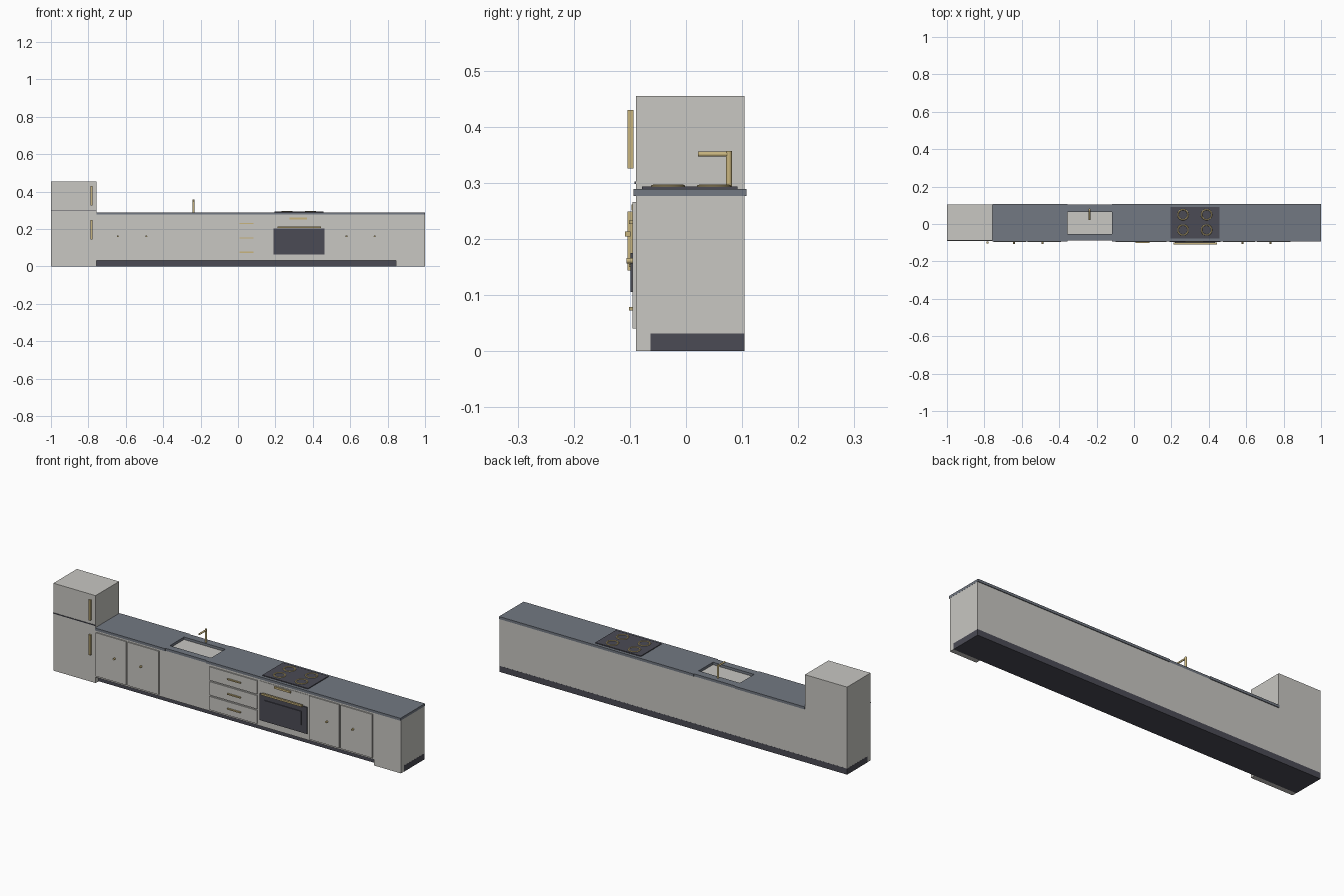
import bpy
from mathutils import Vector

cube = bpy.data.objects.get("Cube")
if cube:
    bpy.data.objects.remove(cube, do_unlink=True)


def material(name, r, g, b):
    m = bpy.data.materials.new(name)
    m.use_nodes = True
    m.diffuse_color = (r, g, b, 1)
    m.node_tree.nodes["Principled BSDF"].inputs["Base Color"].default_value = (r, g, b, 1)
    return m


GREY = material("warm grey", 0.58, 0.57, 0.54)
SLATE = material("slate", 0.17, 0.19, 0.225)
DARK = material("charcoal", 0.07, 0.07, 0.09)
GOLD = material("brass", 0.58, 0.46, 0.21)


def finish(name, mat):
    ob = bpy.context.object
    ob.name = ob.data.name = name
    ob.data.materials.append(mat)
    return ob


def box(name, mat, x, y, z):
    """Box spanning the (low, high) pairs x, y and z."""
    lo, hi = Vector((x[0], y[0], z[0])), Vector((x[1], y[1], z[1]))
    bpy.ops.mesh.primitive_cube_add(size=1, location=(lo + hi) / 2)
    ob = finish(name, mat)
    for v in ob.data.vertices:
        v.co *= hi - lo
    return ob


def rod(name, mat, start, end, radius):
    """Round bar between two points."""
    a, b = Vector(start), Vector(end)
    turn = (b - a).to_track_quat("Z", "Y").to_euler()
    bpy.ops.mesh.primitive_cylinder_add(vertices=20, radius=radius, depth=(b - a).length,
                                        location=(a + b) / 2, rotation=turn)
    bpy.ops.object.shade_smooth_by_angle()
    return finish(name, mat)


FRONT, BACK = -0.089, 0.104
FACE = -0.095          # front of the doors
TOP, COUNTER = 0.276, 0.289
LEFT, END = -0.757, 0.845
DEPTH = (FRONT, BACK)
DOOR = (FACE, FRONT)

# Carcass and plinth
box("plinth", DARK, (-1, 1), (-0.063, BACK + 0.0005), (0, 0.031))
box("cabinet_body", GREY, (LEFT, END), DEPTH, (0.031, TOP))
box("end_cabinet", GREY, (END, 0.9995), DEPTH, (0.0005, TOP))

# Fridge
box("fridge_lower", GREY, (-0.9995, LEFT), DEPTH, (0.0005, 0.3))
box("fridge_upper", GREY, (-0.9995, LEFT), DEPTH, (0.3, 0.455))
box("fridge_seam", DARK, (-0.9995, LEFT), (-0.092, FRONT), (0.298, 0.302))
for name, low in (("lower", 0.144), ("upper", 0.325)):
    box("fridge_handle_" + name, GOLD, (-0.788, -0.778), (-0.104, -0.094), (low, low + 0.105))

# Worktop, with an opening for the sink
SINK_X = (-0.355, -0.118)
box("worktop_long", SLATE, (SINK_X[1], 1), (-0.094, 0.108), (TOP, COUNTER))
box("worktop_short", SLATE, (LEFT, SINK_X[0]), (-0.094, 0.108), (TOP, COUNTER))
box("sink_front_strip", SLATE, SINK_X, (FRONT, -0.053), (TOP, COUNTER))
box("sink_back_strip", SLATE, SINK_X, (0.064, BACK), (TOP, COUNTER))

# Tap
rod("tap_post", GOLD, (-0.238, 0.0765, TOP), (-0.238, 0.0765, 0.357), 0.0055)
rod("tap_spout", GOLD, (-0.238, 0.0765, 0.351), (-0.238, 0.021, 0.351), 0.0045)

# Hob with four rings
box("hob", DARK, (0.195, 0.457), (-0.078, 0.092), (COUNTER, 0.293))
for x in (0.262, 0.388):
    for y in (-0.032, 0.05):
        bpy.ops.mesh.primitive_torus_add(major_radius=0.027, minor_radius=0.004,
                                         major_segments=32, minor_segments=8,
                                         location=(x, y, 0.2925))
        bpy.ops.object.shade_smooth_by_angle()
        finish("hob_ring", GOLD)

# Cupboard doors and knobs
for low, high, knob in ((-0.752, -0.578, -0.642), (-0.569, -0.39, -0.49),
                        (0.475, 0.648, 0.58), (0.657, 0.838, 0.73)):
    box("cupboard_door", GREY, (low, high), DOOR, (0.04, 0.266))
    rod("door_knob", GOLD, (knob, FACE, 0.161), (knob, -0.106, 0.161), 0.005)

# Drawers
for i in range(3):
    z = 0.04 + 0.077 * i
    box("drawer_front", GREY, (-0.098, 0.175), DOOR, (z, z + 0.07))
    box("drawer_handle", GOLD, (0.008, 0.083), (-0.102, FACE), (z + 0.0325, z + 0.0385))

# Oven
OVEN = (0.19, 0.463)
box("oven_door", DARK, OVEN, DOOR, (0.064, 0.202))
box("oven_window", DARK, (0.22, 0.433), (-0.099, FACE), (0.105, 0.175))
box("oven_handle", GOLD, (0.21, 0.443), (-0.109, -0.099), (0.204, 0.213))
box("oven_panel", GREY, OVEN, (-0.091, FRONT), (0.214, 0.266))
box("oven_display", GOLD, (0.275, 0.368), (-0.097, -0.091), (0.251, 0.261))
